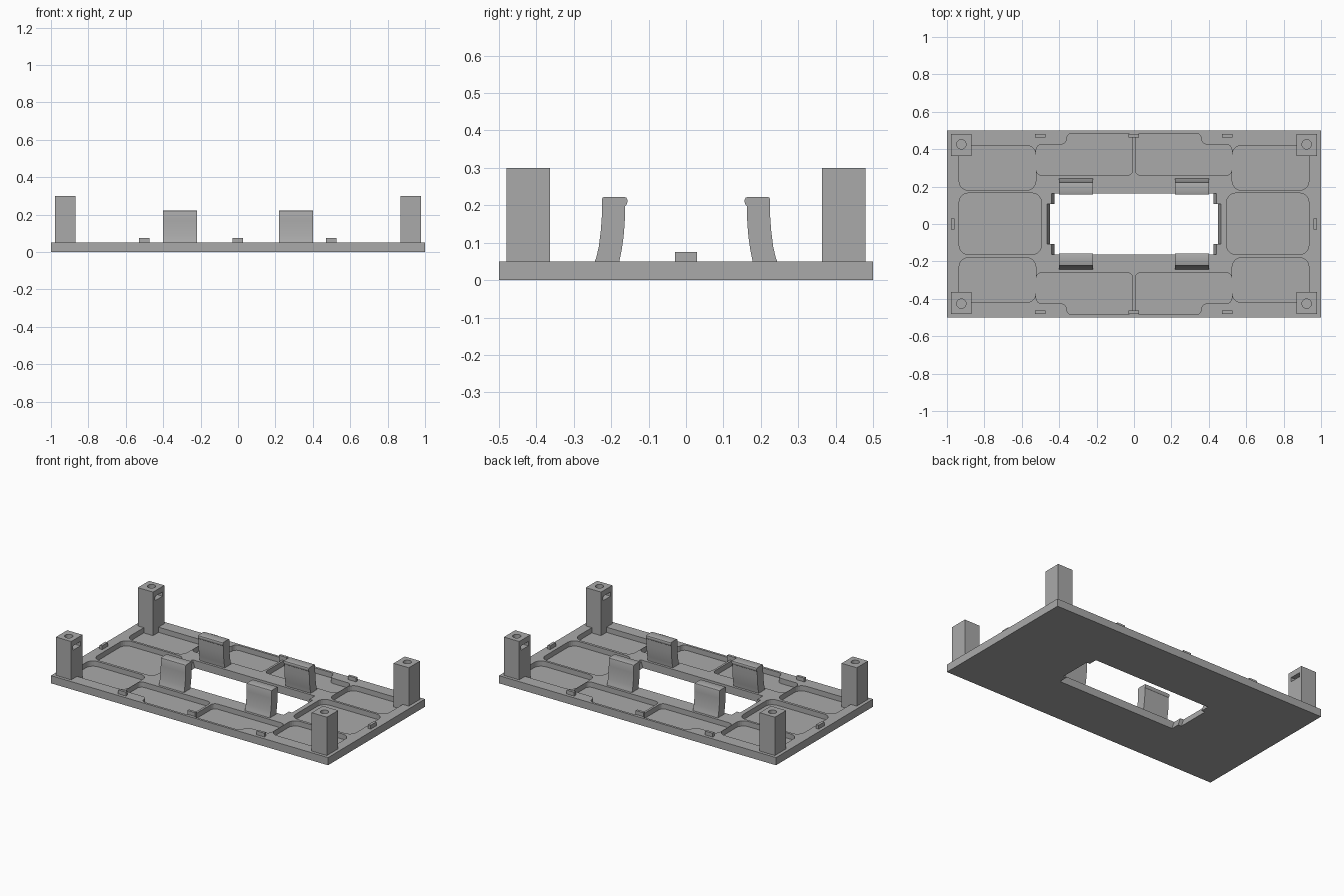
import bpy, bmesh, math
from mathutils import Vector

if "Cube" in bpy.data.objects:
    bpy.data.objects.remove(bpy.data.objects["Cube"])

grey = bpy.data.materials.new("plain grey")
grey.diffuse_color = (0.40, 0.40, 0.40, 1)
grey.use_nodes = True
grey.node_tree.nodes["Principled BSDF"].inputs["Base Color"].default_value = grey.diffuse_color


def finish(name, bm):
    bmesh.ops.recalc_face_normals(bm, faces=bm.faces)
    me = bpy.data.meshes.new(name)
    bm.to_mesh(me)
    bm.free()
    me.materials.append(grey)
    ob = bpy.data.objects.new(name, me)
    bpy.context.collection.objects.link(ob)
    return ob


def loft(bm, lower, upper):
    """Closed solid between two matching outlines."""
    a = [bm.verts.new(p) for p in lower]
    b = [bm.verts.new(p) for p in upper]
    n = len(a)
    bm.faces.new(a[::-1])
    bm.faces.new(b)
    for i in range(n):
        bm.faces.new((a[i], a[(i + 1) % n], b[(i + 1) % n], b[i]))


def prism(bm, pts, z0, z1):
    loft(bm, [(x, y, z0) for x, y in pts], [(x, y, z1) for x, y in pts])


def rect(x0, x1, y0, y1):
    return [(x0, y0), (x1, y0), (x1, y1), (x0, y1)]


def rounded(pts, r, steps=6):
    """Replace each right-angled corner with an arc of radius r."""
    out = []
    for i, p in enumerate(pts):
        p = Vector(p)
        u = (Vector(pts[i - 1]) - p).normalized()
        v = (Vector(pts[(i + 1) % len(pts)]) - p).normalized()
        c = p + (u + v) * r
        for k in range(steps + 1):
            t = k / steps * math.pi / 2
            out.append(tuple(c - v * r * math.cos(t) - u * r * math.sin(t)))
    return out


def cut(ob, bm):
    """Subtract a bmesh solid from an object and bake the result."""
    tool = finish("cutter", bm)
    tool.hide_render = True
    mod = ob.modifiers.new("cut", 'BOOLEAN')
    mod.operation, mod.solver, mod.object = 'DIFFERENCE', 'EXACT', tool
    me = bpy.data.meshes.new_from_object(
        ob.evaluated_get(bpy.context.evaluated_depsgraph_get()))
    ob.modifiers.clear()
    ob.data = me
    bpy.data.objects.remove(tool)


def mirrored(pts, sx, sy):
    return [(x * sx, y * sy) for x, y in pts]


TOP, FLOOR = 0.05, 0.016
quads = [(sx, sy) for sx in (1, -1) for sy in (1, -1)]

# Base plate
bm = bmesh.new()
prism(bm, rect(-1, 1, -0.5, 0.5), 0, TOP)
plate = finish("base_plate", bm)

# Recessed pockets: corners, L-shaped long sides, and end pockets
corner = rounded(rect(0.525, 0.935, 0.18, 0.42), 0.05)
side = rounded([(0.007, 0.26), (0.523, 0.26), (0.523, 0.425),
                (0.36, 0.425), (0.36, 0.485), (0.007, 0.485)], 0.03)
end = rounded(rect(0.495, 0.935, -0.163, 0.165), 0.05)
bm = bmesh.new()
for sx, sy in quads:
    prism(bm, mirrored(corner, sx, sy), FLOOR, 0.1)
    prism(bm, mirrored(side, sx, sy), FLOOR, 0.1)
for sx in (1, -1):
    prism(bm, mirrored(end, sx, 1), FLOOR, 0.1)
cut(plate, bm)

# Central opening, with a stepped and bevelled notch at each end
bm = bmesh.new()
prism(bm, rect(-0.425, 0.425, -0.162, 0.162), -0.1, 0.1)
cut(plate, bm)
for lo, hi, w in ((0.42, 0.445, 0.1621), (0.445, 0.468, 0.106)):
    bm = bmesh.new()
    low = rect(-lo, lo, -w, w)
    high = rect(-hi, hi, -w, w)
    loft(bm, [(x, y, -0.01) for x, y in low], [(x, y, 0.06) for x, y in high])
    cut(plate, bm)

# Corner posts with a screw hole on top and a nut slot on the inner side
for sx, sy in quads:
    bm = bmesh.new()
    prism(bm, mirrored(rect(0.868, 0.978, 0.364, 0.48), sx, sy), FLOOR - 0.004, 0.3)
    post = finish("corner_post", bm)
    bm = bmesh.new()
    hole = [(0.923 + 0.025 * math.cos(a), 0.426 + 0.025 * math.sin(a))
            for a in (math.tau * k / 24 for k in range(24))]
    prism(bm, mirrored(hole, sx, sy), 0.14, 0.35)
    cut(post, bm)
    bm = bmesh.new()
    prism(bm, mirrored(rect(0.84, 0.957, 0.386, 0.462), sx, sy), 0.236, 0.264)
    cut(post, bm)

# Curved spring clips with a rounded lip leaning over the opening
profile = [(0.178, 0.04), (0.178, 0.05), (0.172, 0.08), (0.167, 0.115),
           (0.164, 0.15), (0.1625, 0.198), (0.159, 0.202), (0.157, 0.208),
           (0.157, 0.215), (0.159, 0.220), (0.164, 0.222), (0.219, 0.222),
           (0.223, 0.220), (0.225, 0.215), (0.225, 0.17), (0.228, 0.13),
           (0.233, 0.09), (0.240, 0.06), (0.244, 0.05), (0.244, 0.04)]
for sx, sy in quads:
    bm = bmesh.new()
    loft(bm, [(sx * 0.22, sy * y, z) for y, z in profile],
         [(sx * 0.40, sy * y, z) for y, z in profile])
    clip = finish("spring_clip", bm)
    for o in bpy.context.selected_objects:
        o.select_set(False)
    clip.select_set(True)
    bpy.context.view_layer.objects.active = clip
    bpy.ops.object.shade_smooth_by_angle(angle=math.radians(35))

# Small locating tabs along the rim
bm = bmesh.new()
for s in (1, -1):
    for x in (-0.5, 0, 0.5):
        prism(bm, mirrored(rect(x - 0.029, x + 0.027, 0.463, 0.48), 1, s), FLOOR - 0.004, 0.075)
    prism(bm, mirrored(rect(0.96, 0.978, -0.029, 0.029), s, 1), FLOOR, 0.075)
finish("locating_tabs", bm)
